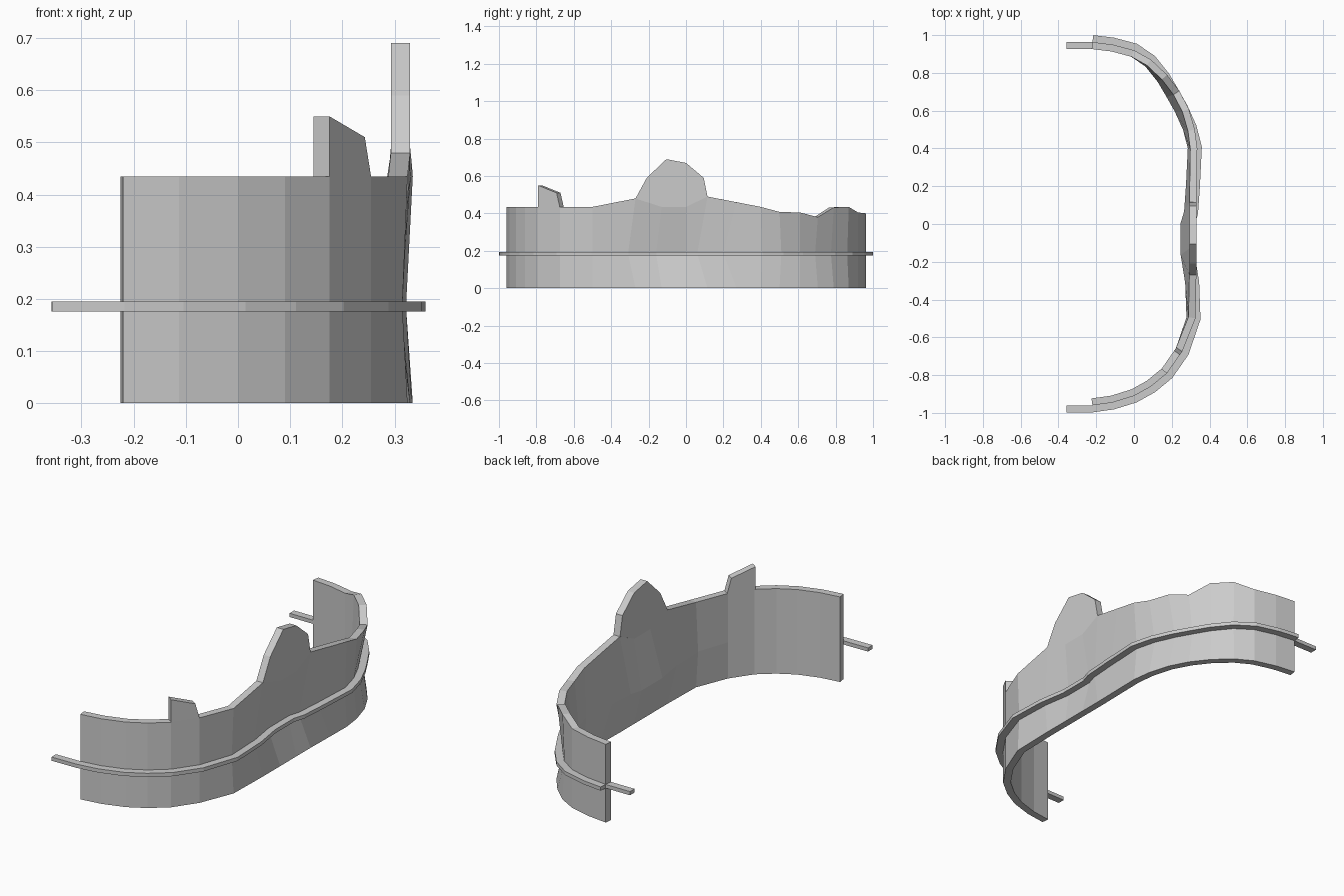
import bpy, bmesh
from mathutils import Vector

if "Cube" in bpy.data.objects:
    bpy.data.objects.remove(bpy.data.objects["Cube"])

THICK = 0.037


def make_object(name, verts, faces):
    mesh = bpy.data.meshes.new(name)
    mesh.from_pydata([tuple(v) for v in verts], [], faces)
    bm = bmesh.new()
    bm.from_mesh(mesh)
    bmesh.ops.recalc_face_normals(bm, faces=bm.faces)
    bm.to_mesh(mesh)
    bm.free()
    obj = bpy.data.objects.new(name, mesh)
    bpy.context.collection.objects.link(obj)
    return obj


def offset(path, dist):
    """Shift a plan path sideways; positive is towards the hollow side."""
    pts = [Vector(p[:2]) for p in path]
    segs = [(b - a).normalized() for a, b in zip(pts, pts[1:])]
    out = []
    for i, p in enumerate(pts):
        a, b = segs[max(i - 1, 0)], segs[min(i, len(segs) - 1)]
        t = (a + b).normalized()
        d = dist / max(t.dot(a), 0.7)
        out.append((p.x - t.y * d, p.y + t.x * d, path[i][2]))
    return out


def ribbon(name, rows, dist):
    """Solid strip: stacked rows of points, thickened sideways."""
    nr, nc = len(rows), len(rows[0])
    loop = rows + [offset(r, dist) for r in reversed(rows)]
    verts = [p for r in loop for p in r]
    n = 2 * nr
    faces = []
    for r in range(n):
        s = (r + 1) % n
        for c in range(nc - 1):
            faces.append((r * nc + c, r * nc + c + 1, s * nc + c + 1, s * nc + c))
    for c in (0, nc - 1):
        for r in range(nr - 1):
            faces.append((r * nc + c, (r + 1) * nc + c,
                          (n - 2 - r) * nc + c, (n - 1 - r) * nc + c))
    return make_object(name, verts, faces)


def prism(name, outline, depth):
    """Outline extruded along a vector."""
    n = len(outline)
    verts = [Vector(p) for p in outline]
    verts += [v + Vector(depth) for v in verts]
    faces = [tuple(range(n)), tuple(range(n, 2 * n))]
    faces += [(i, (i + 1) % n, n + (i + 1) % n, n + i) for i in range(n)]
    return make_object(name, verts, faces)


# Wall: plan of the foot and top edge, top heights, and the waisted middle line
plan = [(-.22, -.96), (-.113, -.945), (0, -.91), (.09, -.86), (.175, -.79),
        (.255, -.675), (.325, -.5), (.33, -.27), (.33, -.13), (.33, 0),
        (.33, .115), (.333, .27), (.335, .4), (.322, .5), (.29, .61),
        (.24, .705), (.175, .79), (.09, .87), (0, .92), (-.113, .95), (-.22, .963)]
heights = [.435] * 7 + [.48, .435, .435, .49, .46, .435, .408, .405,
                        .38, .432, .435, .405, .402, .40]
waist = plan[:6] + [(.315, -.5), (.308, -.31), (.284, -.16), (.284, 0),
                    (.302, .06), (.312, .2), (.322, .405), (.295, .51), (.25, .61),
                    (.205, .69), (.155, .775), (.085, .862)] + plan[18:]
ribbon("curved_wall", [[(x, y, 0) for x, y in plan],
                       [(x, y, .185) for x, y in waist],
                       [(x, y, z) for (x, y), z in zip(plan, heights)]], THICK)

# Rail along the outside, with a straight overhang at each end
path = [(-.357, -.962)] + waist
ribbon("outer_rail", [[(x, y, z) for x, y in path] for z in (.176, .195)], -THICK)
prism("rail_end", [(-.357, .926, .176), (-.357, .963, .176),
                   (-.357, .963, .195), (-.357, .926, .195)], (.14, 0, 0))

# Tall crest in the middle
crest = [(-.27, .48), (-.21, .59), (-.105, .69), (0, .67), (.095, .59),
         (.115, .49), (0, .435), (-.13, .435)]
prism("crest", [(.33, y, z) for y, z in crest], (-THICK, 0, 0))

# Small tab near one end
ribbon("small_tab", [[(.175, -.79, .435), (.255, -.675, .435)],
                     [(.175, -.79, .55), (.243, -.692, .51)]], THICK)
